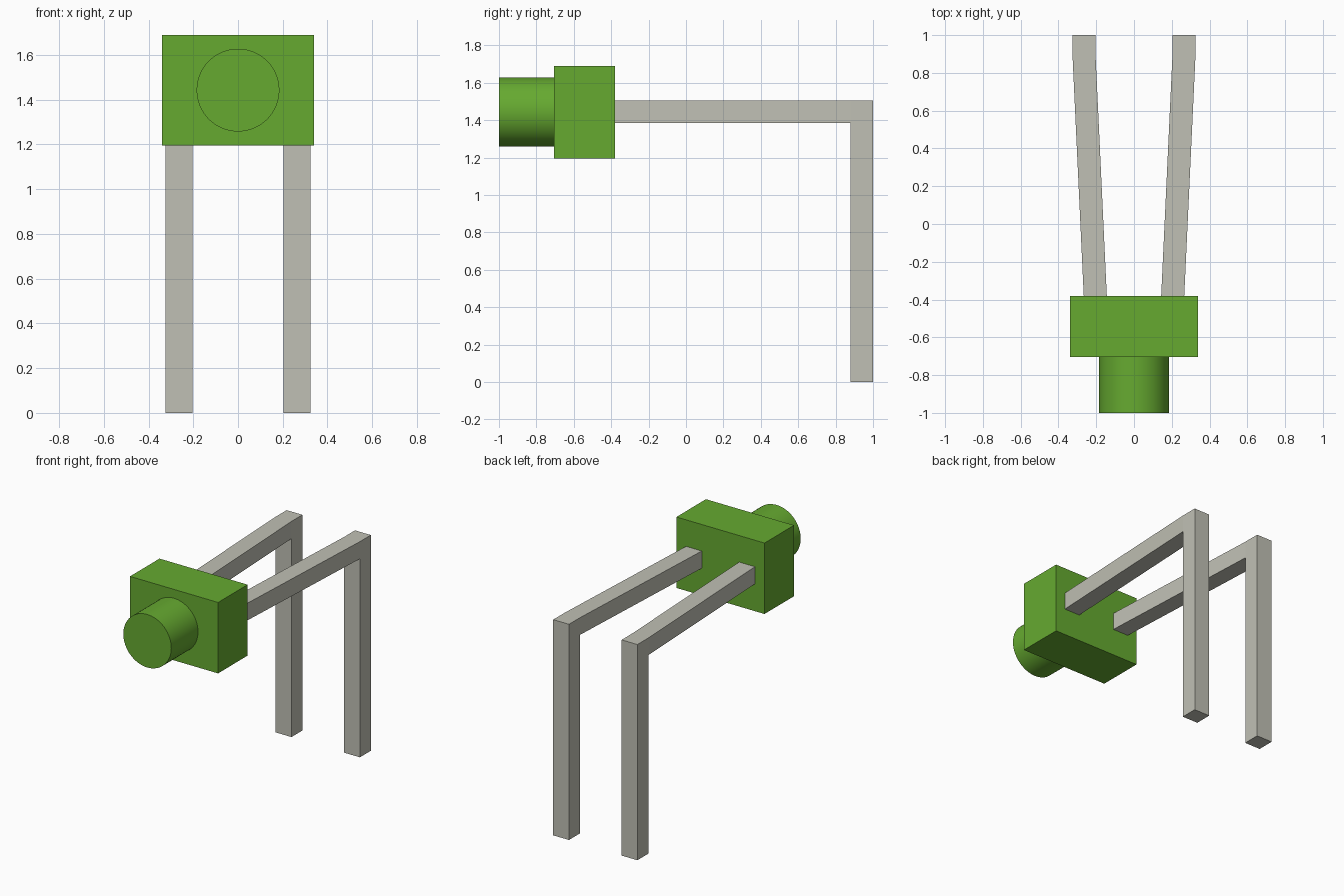
import bpy, bmesh, math
from mathutils import Matrix, Vector

old = bpy.data.objects.get("Cube")
if old:
    bpy.data.objects.remove(old, do_unlink=True)


def material(name, color):
    m = bpy.data.materials.new(name)
    m.use_nodes = True
    m.diffuse_color = color
    m.node_tree.nodes["Principled BSDF"].inputs["Base Color"].default_value = color
    return m


def add_object(name, bm, mat):
    bmesh.ops.recalc_face_normals(bm, faces=bm.faces)
    mesh = bpy.data.meshes.new(name)
    bm.to_mesh(mesh)
    bm.free()
    mesh.materials.append(mat)
    ob = bpy.data.objects.new(name, mesh)
    bpy.context.collection.objects.link(ob)
    return ob


def box(lo, hi):
    lo, hi = Vector(lo), Vector(hi)
    bm = bmesh.new()
    place = Matrix.Translation((lo + hi) / 2) @ Matrix.Diagonal((*(hi - lo), 1))
    bmesh.ops.create_cube(bm, size=1, matrix=place)
    return bm


def extrude(bm, face, offset):
    new = bmesh.ops.extrude_discrete_faces(bm, faces=[face])["faces"][0]
    bmesh.ops.translate(bm, verts=new.verts, vec=offset)


green = material("green", (0.133, 0.402, 0.03, 1))
grey = material("light warm grey", (0.53, 0.53, 0.46, 1))

# Rectangular housing
add_object("housing", box((-0.34, -0.705, 1.195), (0.34, -0.38, 1.69)), green)

# Round nose on the front of the housing
bm = bmesh.new()
place = Matrix.Translation((0, -0.8525, 1.443)) @ Matrix.Rotation(math.pi / 2, 4, "X")
bmesh.ops.create_cone(bm, cap_ends=True, segments=64, radius1=0.185,
                      radius2=0.185, depth=0.295, matrix=place)
nose = add_object("nose", bm, green)
bpy.context.view_layer.objects.active = nose
nose.select_set(True)
bpy.ops.object.shade_smooth_by_angle(angle=math.radians(30))

# Bent pins: upright leg, corner, then an arm converging toward the housing
for side, sign in (("left", 1), ("right", -1)):
    bm = box((0.203, 0.88, 0), (0.325, 1, 1.385))
    extrude(bm, max(bm.faces, key=lambda f: f.calc_center_median().z), (0, 0, 0.12))
    bm.normal_update()
    corner = max((f for f in bm.faces if f.normal.y < -0.9),
                 key=lambda f: f.calc_center_median().z)
    extrude(bm, corner, (-0.059, -1.26, 0))
    bmesh.ops.scale(bm, verts=bm.verts, vec=(sign, 1, 1))
    add_object(side + "_pin", bm, grey)
